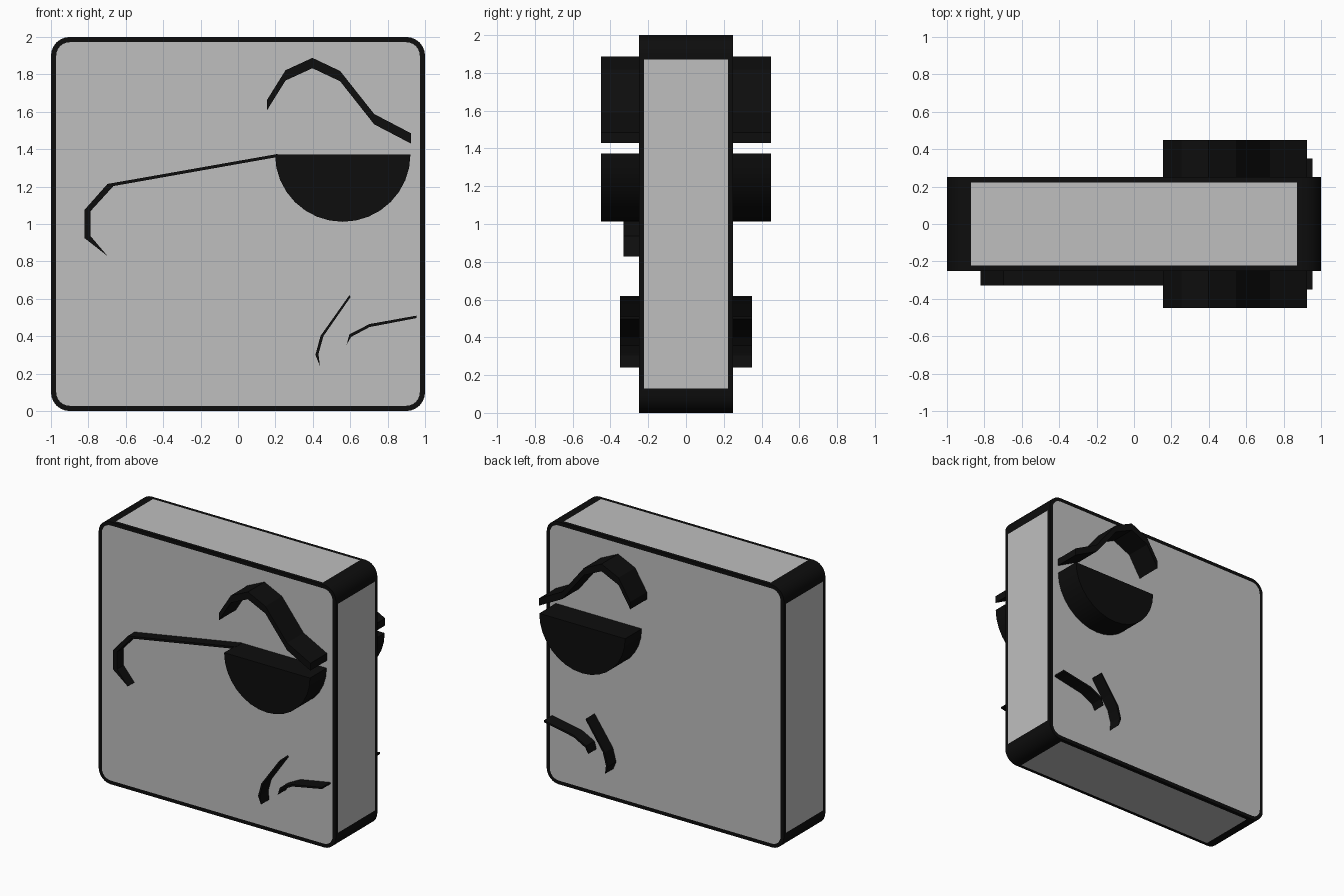
import bpy, bmesh
from math import cos, sin, pi, radians

cube = bpy.data.objects.get("Cube")
if cube:
    bpy.data.objects.remove(cube, do_unlink=True)


def material(name, value):
    m = bpy.data.materials.new(name)
    m.use_nodes = True
    col = (value, value, value, 1)
    m.diffuse_color = col
    m.node_tree.nodes["Principled BSDF"].inputs["Base Color"].default_value = col
    return m


BLACK = material("ink black", 0.004)
GREY = material("light grey", 0.52)


def prism(name, outline, y0, y1, panel_inset=0):
    """Extrude an (x, z) outline from y0 to y1; optionally inset grey panels in the large faces."""
    bm = bmesh.new()
    face = bm.faces.new([bm.verts.new((x, y0, z)) for x, z in outline])
    ext = bmesh.ops.extrude_face_region(bm, geom=[face])["geom"]
    bmesh.ops.translate(bm, vec=(0, y1 - y0, 0),
                        verts=[v for v in ext if isinstance(v, bmesh.types.BMVert)])
    bmesh.ops.recalc_face_normals(bm, faces=bm.faces[:])
    if panel_inset:
        panels = [f for f in bm.faces if f.calc_area() > 0.3]
        bmesh.ops.inset_individual(bm, faces=panels, thickness=panel_inset,
                                   use_even_offset=True)
        for f in panels:
            f.material_index = 1
    mesh = bpy.data.meshes.new(name)
    bm.to_mesh(mesh)
    bm.free()
    mesh.materials.append(BLACK)
    mesh.materials.append(GREY)
    obj = bpy.data.objects.new(name, mesh)
    bpy.context.collection.objects.link(obj)
    bpy.ops.object.select_all(action="DESELECT")
    obj.select_set(True)
    bpy.context.view_layer.objects.active = obj
    bpy.ops.object.shade_smooth_by_angle(angle=radians(20))
    return obj


# Rounded slab with a black frame around each flat panel
R, STEPS = 0.1, 6
slab = []
for i, (sx, sz) in enumerate([(1, 1), (-1, 1), (-1, -1), (1, -1)]):
    for k in range(STEPS + 1):
        a = (i + k / STEPS) * pi / 2
        slab.append((sx * (1 - R) + R * cos(a), 1 + sz * (1 - R) + R * sin(a)))
prism("body", slab, -0.25, 0.25, panel_inset=0.028)

# Half-disc eye patch, standing out on both sides
patch = [(0.56 + 0.362 * cos(a), 1.372 + 0.36 * sin(a))
         for a in (pi + pi * k / 16 for k in range(17))]
prism("eye_patch", patch, -0.45, 0.45)

# Eyebrow ribbon of constant vertical thickness
brow = [(0.155, 1.663), (0.254, 1.822), (0.398, 1.888),
        (0.546, 1.818), (0.728, 1.588), (0.925, 1.485)]
prism("eyebrow", brow + [(x, z - 0.055) for x, z in reversed(brow)], -0.45, 0.45)

# Patch strap with a hooked end, front only
strap = [(0.21, 1.374), (-0.698, 1.214), (-0.821, 1.075), (-0.821, 0.925),
         (-0.698, 0.829), (-0.789, 0.936), (-0.789, 1.068), (-0.666, 1.203),
         (0.21, 1.358)]
prism("patch_strap", strap, -0.33, -0.24)

# Mouth and cheek creases on both sides
crease = [(0.596, 0.62), (0.441, 0.401), (0.414, 0.3), (0.438, 0.24),
          (0.43, 0.305), (0.457, 0.401), (0.602, 0.61)]
prism("cheek_crease", crease, -0.35, 0.35)
mouth = [(0.954, 0.51), (0.703, 0.465), (0.596, 0.41), (0.58, 0.353),
         (0.604, 0.396), (0.703, 0.449), (0.954, 0.497)]
prism("mouth", mouth, -0.35, 0.35)
